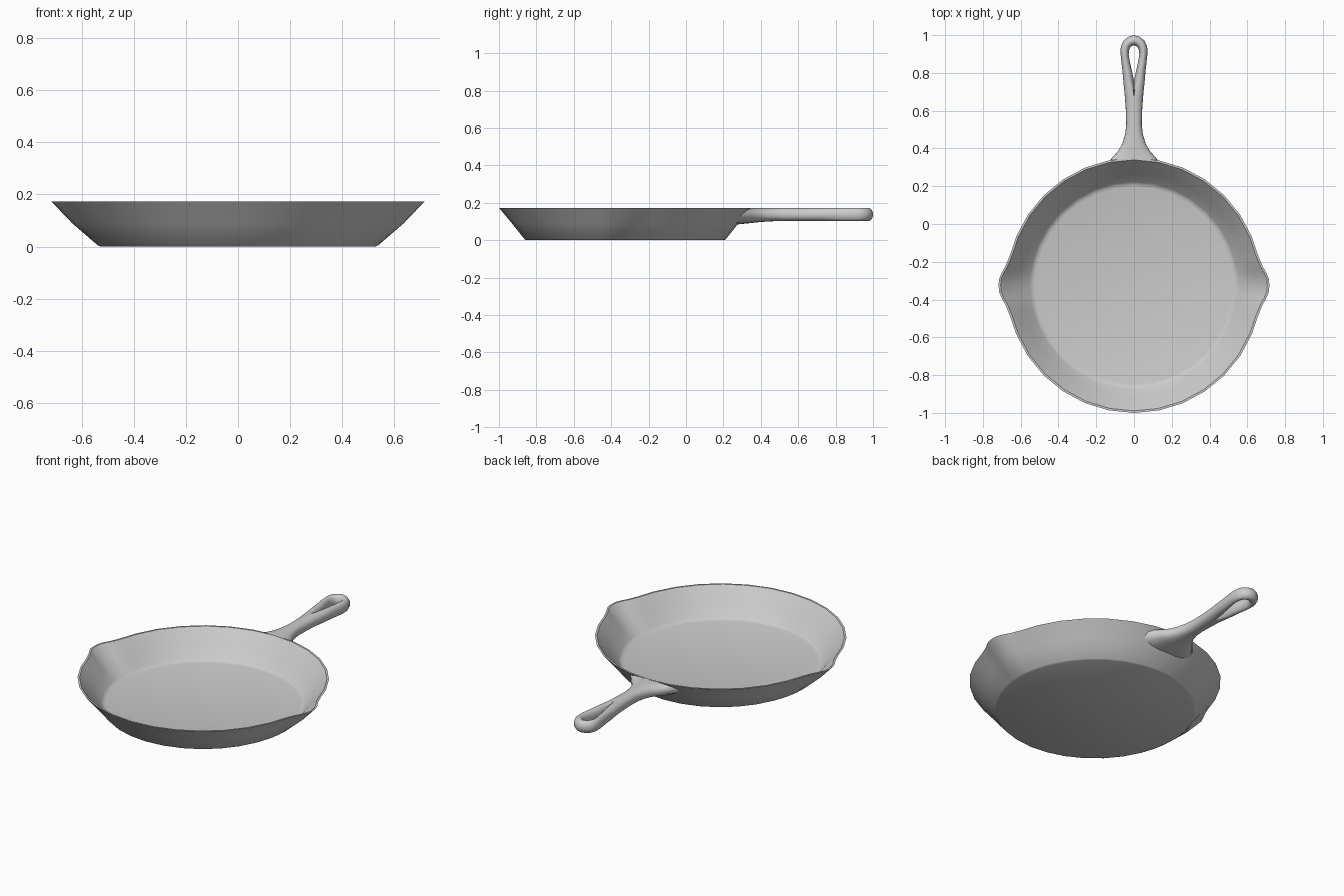
import bpy, bmesh, math

if "Cube" in bpy.data.objects:
    bpy.data.objects.remove(bpy.data.objects["Cube"])

CY = -0.325          # pan centre in y
R_BASE, R_RIM, H = 0.535, 0.675, 0.173


def finish(bm, name, angle):
    bmesh.ops.recalc_face_normals(bm, faces=bm.faces)
    me = bpy.data.meshes.new(name)
    bm.to_mesh(me)
    bm.free()
    ob = bpy.data.objects.new(name, me)
    bpy.context.collection.objects.link(ob)
    bpy.ops.object.select_all(action='DESELECT')
    ob.select_set(True)
    bpy.context.view_layer.objects.active = ob
    bpy.ops.object.shade_smooth_by_angle(angle=math.radians(angle))
    return ob


def interp(table, v):
    for (a, fa), (b, fb) in zip(table, table[1:]):
        if v <= b:
            return fa + (fb - fa) * (v - a) / (b - a)
    return table[-1][1]


# Pan body: thin-walled bowl, 32 sides with extra columns at the two pouring lips
bump = [(0, .042), (2.8, .040), (5.625, .028), (8.4, .014), (11.25, .006), (14.5, 0), (180, 0)]
angles = [i * 11.25 for i in range(32)]
for side in (0, 180):
    angles += [(side + s * a) % 360 for s in (-1, 1) for a in (2.8, 5.625, 8.4, 14.5)]
angles = sorted(angles)

# radius, height, pouring lip strength: outside from the base up, then inside down
profile = [(.528, 0, 0), (.538, .005, .03), (.606, .09, .75), (R_RIM, H, 1),
           (.664, H, 1), (.594, .092, .75), (.548, .034, .1), (.538, .026, .03), (.522, .022, 0)]
bm = bmesh.new()
rings = []
for r, z, k in profile:
    ring = []
    for a in angles:
        off = min(a % 180, 180 - a % 180)
        rr = r + k * interp(bump, off)
        t = math.radians(a)
        ring.append(bm.verts.new((rr * math.cos(t), CY + rr * math.sin(t), z)))
    rings.append(ring)
n = len(angles)
for p, q in zip(rings, rings[1:]):
    for i in range(n):
        j = (i + 1) % n
        bm.faces.new((p[i], p[j], q[j], q[i]))
bm.faces.new(rings[0][::-1])
bm.faces.new(rings[-1])
finish(bm, "pan_body", 38)


# Handle: right half lofted, then mirrored; shaft splits into an arm round the hanging hole
def wall_y(x, z):
    r = R_BASE + (R_RIM - R_BASE) * z / H
    return CY + math.sqrt(r * r - x * x) - .006


N = 20
# shaft stations: y (None = on the pan wall), half width, bottom z
shaft = [(None, .165, .084), (.352, .115, .092), (.385, .085, .096), (.425, .062, .099),
         (.48, .046, .102), (.53, .041, .102), (.60, .043, .102), (.67, .048, .102)]
# arm stations: inner x, y and outer x, y
arm = [(.000, .76, .056, .75), (.011, .81, .061, .81), (.022, .86, .067, .86),
       (.028, .895, .071, .90), (.027, .918, .070, .938), (.020, .934, .056, .970),
       (.010, .943, .030, .991), (0, .946, 0, 1.0)]
top = H
bm = bmesh.new()
sections = []
for y, w, lo in shaft:
    mid, hz = (top + lo) / 2, (top - lo) / 2
    sec = []
    for i in range(N):
        t = 2 * math.pi * i / N
        c, s = math.cos(t), math.sin(t)
        x = w * max(c, 0) ** .85 if c > 1e-6 else 0
        z = mid + hz * math.copysign(abs(s) ** .85, s)
        sec.append(bm.verts.new((x, wall_y(x, z) if y is None else y, z)))
    sections.append(sec)
for ix, iy, ox, oy in arm:
    mid, hz = (top + .102) / 2, (top - .102) / 2
    sec = []
    for i in range(N):
        t = 2 * math.pi * i / N
        f = .5 + .5 * math.cos(t)
        sec.append(bm.verts.new((ix + (ox - ix) * f, iy + (oy - iy) * f, mid + hz * math.sin(t))))
    sections.append(sec)
for p, q in zip(sections, sections[1:]):
    for i in range(N):
        quad = (p[i], p[(i + 1) % N], q[(i + 1) % N], q[i])
        if max(v.co.x for v in quad) > 1e-5:      # skip faces on the mirror plane
            bm.faces.new(quad)
bmesh.ops.delete(bm, geom=[v for v in bm.verts if not v.link_faces], context='VERTS')
geom = bm.verts[:] + bm.edges[:] + bm.faces[:]
bmesh.ops.mirror(bm, geom=geom, axis='X', merge_dist=1e-4)
bmesh.ops.remove_doubles(bm, verts=bm.verts, dist=1e-4)
finish(bm, "handle", 60)
